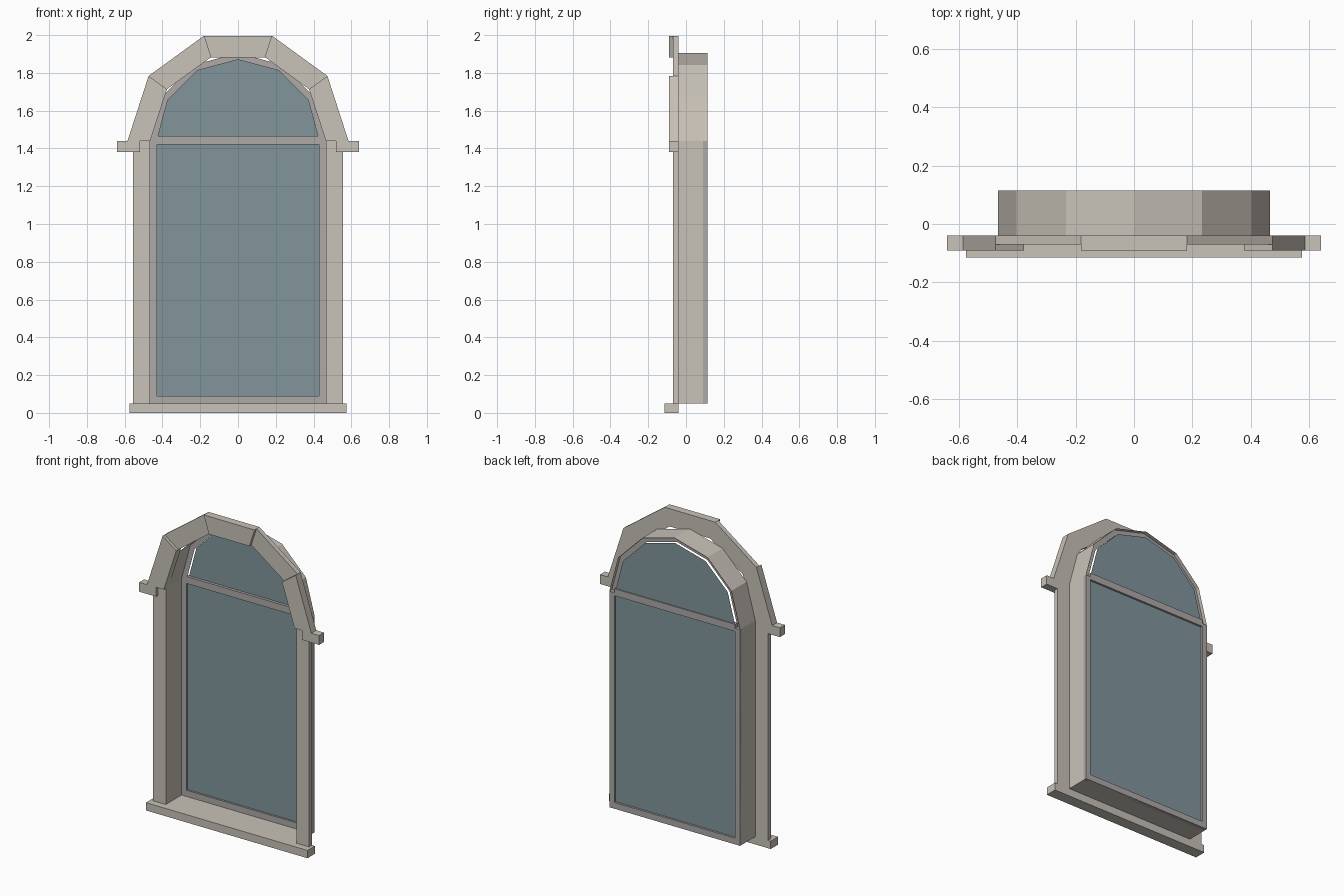
import bpy, bmesh
from math import cos, sin, pi

if "Cube" in bpy.data.objects:
    bpy.data.objects.remove(bpy.data.objects["Cube"])

SPRING = 1.44          # height where the arch starts
R_IN, R_OUT, R_GLASS = 0.465, 0.585, 0.43


def material(name, rgb):
    m = bpy.data.materials.new(name)
    m.diffuse_color = (*rgb, 1)
    m.use_nodes = True
    m.node_tree.nodes["Principled BSDF"].inputs["Base Color"].default_value = m.diffuse_color
    return m


STONE = material("stone", (0.58, 0.54, 0.48))
FRAME = material("frame_grey", (0.42, 0.40, 0.39))
GLASS = material("glass_blue", (0.22, 0.30, 0.33))


def finish(name, bm, mat):
    me = bpy.data.meshes.new(name)
    bm.to_mesh(me)
    bm.free()
    me.materials.append(mat)
    ob = bpy.data.objects.new(name, me)
    bpy.context.collection.objects.link(ob)
    return ob


def prism(name, outline, y0, y1, mat):
    """Fill an x-z outline and extrude it from y0 to y1."""
    bm = bmesh.new()
    f = bm.faces.new([bm.verts.new((x, y0, z)) for x, z in outline])
    ext = bmesh.ops.extrude_face_region(bm, geom=[f], use_keep_orig=True)
    verts = [g for g in ext["geom"] if isinstance(g, bmesh.types.BMVert)]
    bmesh.ops.translate(bm, vec=(0, y1 - y0, 0), verts=verts)
    bmesh.ops.recalc_face_normals(bm, faces=bm.faces)
    return finish(name, bm, mat)


def box(name, x0, x1, y0, y1, z0, z1, mat):
    return prism(name, [(x0, z0), (x1, z0), (x1, z1), (x0, z1)], y0, y1, mat)


def sheet(name, outline, y, mat):
    bm = bmesh.new()
    bm.faces.new([bm.verts.new((x, y, z)) for x, z in outline])
    return finish(name, bm, mat)


def arc(r, n):
    return [(r * cos(pi * i / n), SPRING + r * sin(pi * i / n)) for i in range(n + 1)]


# Sill
box("sill", -0.575, 0.575, -0.115, -0.04, 0, 0.05, STONE)

# Jambs, impost blocks and window stiles on both sides
for s, side in ((1, "right"), (-1, "left")):
    box("jamb_" + side, s * 0.465, s * 0.555, -0.07, -0.04, 0.05, SPRING, STONE)
    box("impost_" + side, s * 0.52, s * 0.64, -0.09, -0.04, 1.38, SPRING, STONE)
    box("stile_" + side, s * R_GLASS, s * R_IN, 0.09, 0.115, 0.05, SPRING, FRAME)

# Five arch stones, alternately proud and set back
inner, outer = arc(R_IN, 5), arc(R_OUT, 5)
for i in range(5):
    prism(f"arch_stone_{i + 1}", [inner[i], outer[i], outer[i + 1], inner[i + 1]],
          -0.07 if i % 2 else -0.09, -0.04, STONE)

# Reveal: thin lining running back from the surround
loop = [(-R_IN, 0.05), (R_IN, 0.05)] + arc(R_IN, 6)
bm = bmesh.new()
front = [bm.verts.new((x, -0.04, z)) for x, z in loop]
back = [bm.verts.new((x, 0.115, z)) for x, z in loop]
for i in range(len(loop)):
    j = (i + 1) % len(loop)
    bm.faces.new((front[i], front[j], back[j], back[i]))
finish("reveal", bm, STONE)

# Rails
box("bottom_rail", -R_GLASS, R_GLASS, 0.09, 0.115, 0.05, 0.09, FRAME)
box("transom", -R_GLASS, R_GLASS, 0.09, 0.115, 1.42, 1.465, FRAME)

# Flat arched frame
a, b = arc(R_IN, 6), arc(R_GLASS, 6)
bm = bmesh.new()
va = [bm.verts.new((x, 0.09, z)) for x, z in a]
vb = [bm.verts.new((x, 0.09, z)) for x, z in b]
for i in range(6):
    bm.faces.new((va[i], vb[i], vb[i + 1], va[i + 1]))
finish("arch_frame", bm, FRAME)

# Glass panes
sheet("lower_glass", [(-R_GLASS, 0.09), (R_GLASS, 0.09), (R_GLASS, 1.42), (-R_GLASS, 1.42)],
      0.102, GLASS)
sheet("upper_glass", [(0.423, 1.465)] + b[1:-1] + [(-0.423, 1.465)], 0.108, GLASS)
